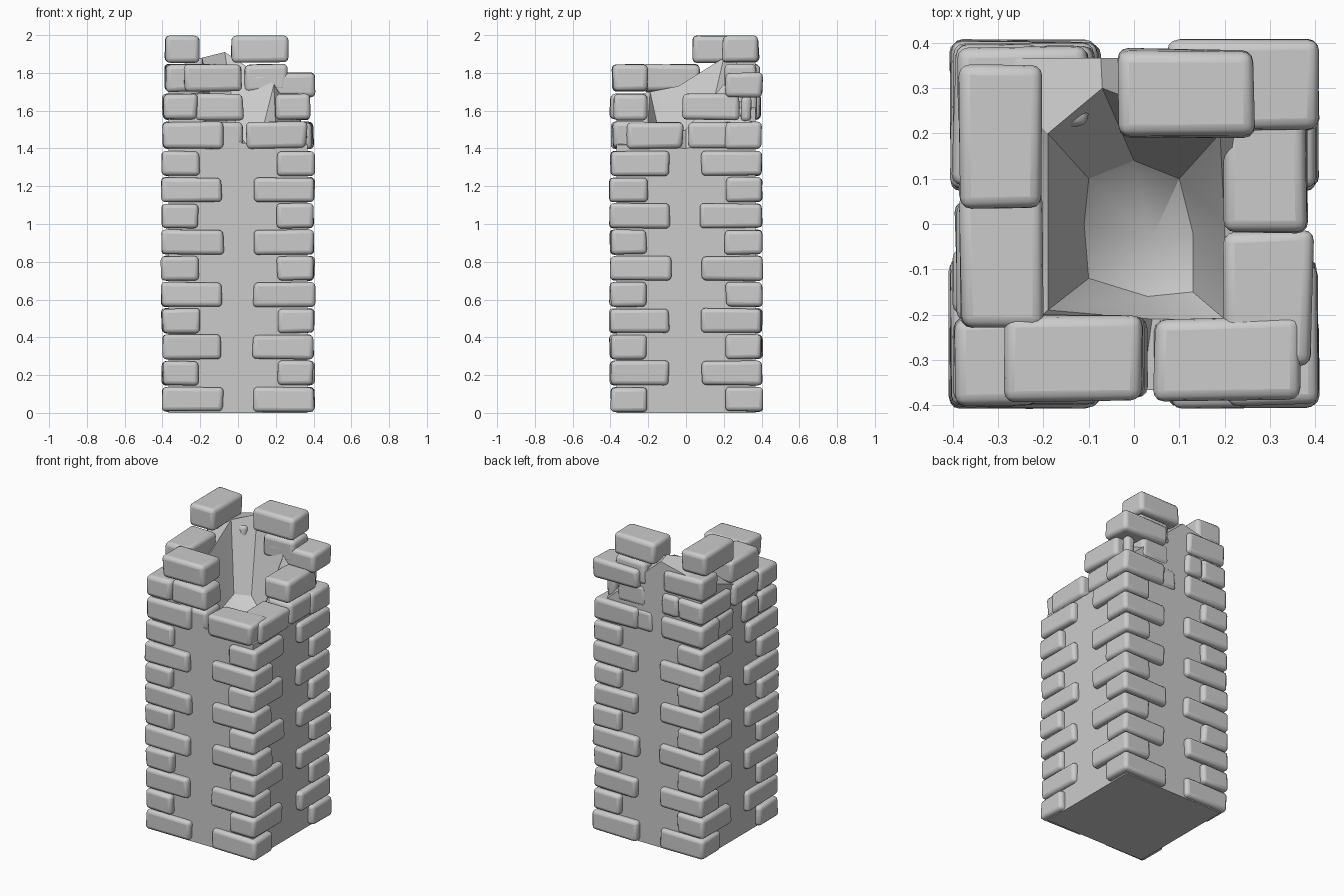
import bpy, bmesh, random
from math import radians

if "Cube" in bpy.data.objects:
    bpy.data.objects.remove(bpy.data.objects["Cube"])

random.seed(4)


def finish(bm, name, bevel=None, angle=40):
    bmesh.ops.recalc_face_normals(bm, faces=bm.faces)
    mesh = bpy.data.meshes.new(name)
    bm.to_mesh(mesh)
    bm.free()
    ob = bpy.data.objects.new(name, mesh)
    bpy.context.collection.objects.link(ob)
    if bevel:
        m = ob.modifiers.new("worn_edges", 'BEVEL')
        m.width, m.segments, m.limit_method = bevel, 3, 'ANGLE'
        m.angle_limit = radians(25)
    bpy.ops.object.select_all(action='DESELECT')
    bpy.context.view_layer.objects.active = ob
    ob.select_set(True)
    bpy.ops.object.shade_smooth_by_angle(angle=radians(angle))
    return ob


def stone(bm, x0, x1, y0, y1, z0, z1, j=0.009):
    """One worn block: a box whose eight corners are nudged inwards."""
    lo, hi = (x0, y0, z0), (x1, y1, z1)
    for v in bmesh.ops.create_cube(bm, size=1)['verts']:
        for i in range(3):
            n = random.uniform(0, j if i < 2 else j * 0.7)
            v.co[i] = hi[i] - n if v.co[i] > 0 else lo[i] + n


# Corner stones: ten courses alternating long side along x and y
bm = bmesh.new()
PITCH = 0.1388
for row in range(10):
    z0 = 0.004 + row * PITCH
    for sx in (-1, 1):
        for sy in (-1, 1):
            along = random.uniform(0.07, 0.088)
            short = random.uniform(0.195, 0.208)
            ix, iy = (along, short) if row % 2 == 0 else (short, along)
            ox, oy = random.uniform(0.402, 0.411), random.uniform(0.402, 0.411)
            xs = sorted((sx * ix, sx * ox))
            ys = sorted((sy * iy, sy * oy))
            stone(bm, *xs, *ys, z0, z0 + 0.135)
finish(bm, "corner_stones", 0.022)

# Broken crown: loose courses stepping up toward the back left
bm = bmesh.new()
A, B, C, D = (1.395, 1.545), (1.547, 1.695), (1.697, 1.85), (1.852, 2.0)
crown = [
    # first ring, complete all round
    (-.405, -.075, -.405, -.2, A), (-.2, .033, -.375, -.2, A),
    (.04, .37, -.395, -.2, A), (.195, .4, -.32, -.01, A),
    (.195, .39, .005, .3, A), (.08, .405, .2, .405, A),
    (-.02, .2, .2, .385, A), (-.405, -.08, .2, .405, A),
    (-.405, -.2, -.21, -.05, A), (-.39, -.2, .03, .25, A),
    # second course, front right corner missing
    (-.405, -.21, -.41, -.2, B), (-.23, .033, -.385, -.2, B),
    (.19, .385, -.025, .285, B), (.03, .25, .2, .38, B),
    (-.405, -.2, .08, .405, B), (-.22, -.08, .21, .4, B),
    (-.4, -.2, -.22, .06, B),
    # third course
    (-.292, .025, -.395, -.195, C), (-.39, -.195, -.235, .08, C),
    (-.4, -.095, .205, .395, C), (.03, .27, .2, .38, C),
    (.07, .412, .2, .412, (1.667, 1.805)),
    (.27, .35, .28, .35, (1.535, 1.68)),
    # two topmost blocks
    (-.392, -.195, .03, .355, D), (-.043, .275, .188, .393, D),
]
for x0, x1, y0, y1, z in crown:
    stone(bm, x0, x1, y0, y1, *z, j=0.013)
finish(bm, "crown_stones", 0.026)

# Core wall: plain shaft whose ragged top dips into a hollow
bm = bmesh.new()
W = 0.367
around = [(-1, -1), (.05, -1), (1, -1), (1, 0), (1, 1), (-.2, 1), (-1, 1), (-1, 0)]
rim_z = [1.66, 1.43, 1.42, 1.40, 1.5, 1.89, 1.82, 1.68]
lip = [(-.19, -.19, 1.70), (.04, -.21, 1.43), (.2, -.21, 1.42), (.2, 0, 1.5),
       (.19, .2, 1.74), (-.07, .3, 1.91), (-.19, .2, 1.88), (-.19, -.04, 1.73)]
pit = [(-.1, -.12, 1.38), (.03, -.16, 1.34), (.13, -.15, 1.34), (.13, -.02, 1.33),
       (.1, .1, 1.38), (0, .14, 1.45), (-.1, .1, 1.45), (-.11, 0, 1.4)]
rings = [[bm.verts.new((W * x, W * y, 0.0)) for x, y in around],
         [bm.verts.new((W * x, W * y, z)) for (x, y), z in zip(around, rim_z)],
         [bm.verts.new(p) for p in lip],
         [bm.verts.new(p) for p in pit]]
for a, b in zip(rings, rings[1:]):
    for i in range(8):
        k = (i + 1) % 8
        bm.faces.new((a[i], a[k], b[k], b[i]))
bm.faces.new(rings[0][::-1])
low = bm.verts.new((.04, -.03, 1.3))
for i in range(8):
    bm.faces.new((rings[3][i], rings[3][(i + 1) % 8], low))
finish(bm, "core_wall", angle=30)
